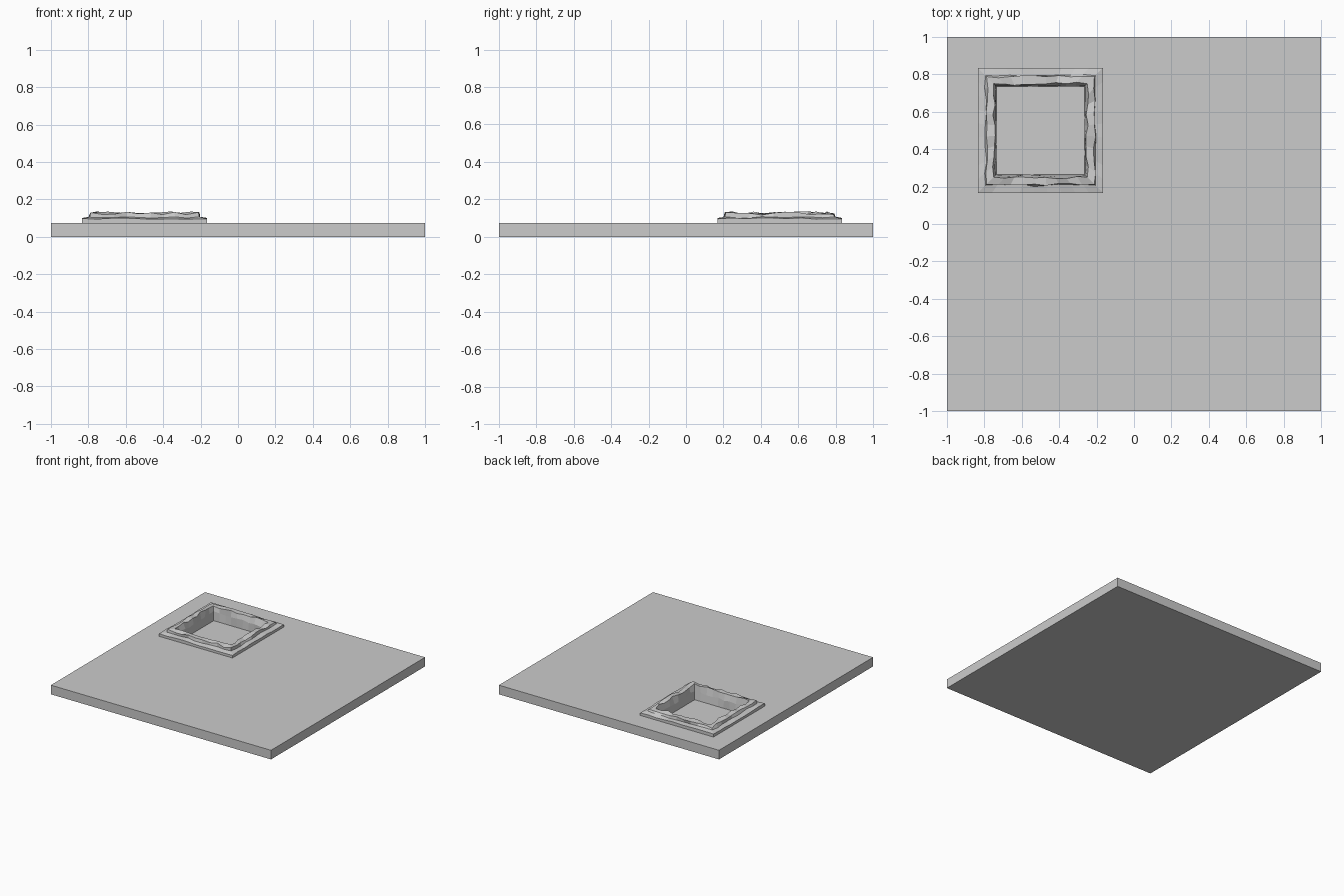
import bpy, bmesh, random
from mathutils import Vector

if "Cube" in bpy.data.objects:
    bpy.data.objects.remove(bpy.data.objects["Cube"])

random.seed(7)
CX, CY = -0.5, 0.5          # centre of the pit
FLOOR, TOP = 0.012, 0.075   # pit floor and slab top
SEG = 9                     # spans along each side of the rim


def box(name, x0, x1, y0, y1, z0, z1):
    bpy.ops.mesh.primitive_cube_add(size=1, location=((x0 + x1) / 2, (y0 + y1) / 2, (z0 + z1) / 2))
    ob = bpy.context.object
    ob.name = name
    ob.scale = (x1 - x0, y1 - y0, z1 - z0)
    bpy.ops.object.transform_apply(location=True, rotation=False, scale=True)
    return ob


# ground slab with a square pit cut into it
slab = box("ground_slab", -1, 1, -1, 1, 0, TOP)
R = 0.25
cutter = box("pit_cutter", CX - R, CX + R, CY - R, CY + R, FLOOR, 0.3)
cut = slab.modifiers.new("pit", 'BOOLEAN')
cut.operation, cut.object, cut.solver = 'DIFFERENCE', cutter, 'EXACT'
bpy.context.view_layer.objects.active = slab
bpy.ops.object.modifier_apply(modifier="pit")
bpy.data.objects.remove(cutter)


def square_ring(r, z, wob_r, wob_z):
    """Points around a square whose edges wander sideways and in height."""
    pts = []
    corners = [Vector((-1, -1)), Vector((1, -1)), Vector((1, 1)), Vector((-1, 1))]
    for i, a in enumerate(corners):
        b = corners[(i + 1) % 4]
        out = Vector(((b - a).y, -(b - a).x)).normalized()
        for k in range(SEG):
            p = a.lerp(b, k / SEG) * r
            if k:
                p += out * random.uniform(-wob_r, wob_r)
            pts.append((CX + p.x, CY + p.y, z + random.uniform(-wob_z, wob_z)))
    return pts


# cross-section of the weathered rim, outside to inside: radius, height, wobbles
PROFILE = [
    (0.333, TOP - 0.01, 0, 0),
    (0.333, 0.098, 0, 0.004),
    (0.293, 0.104, 0.007, 0.004),
    (0.288, 0.125, 0.007, 0.009),
    (0.250, 0.127, 0.009, 0.009),
    (0.240, 0.080, 0.006, 0.008),
    (0.236, FLOOR - 0.002, 0, 0),
]
bm = bmesh.new()
rings = [[bm.verts.new(p) for p in square_ring(*row)] for row in PROFILE]
n = SEG * 4
for lo, hi in zip(rings, rings[1:]):
    for i in range(n):
        j = (i + 1) % n
        bm.faces.new((lo[i], lo[j], hi[j], hi[i]))
bmesh.ops.recalc_face_normals(bm, faces=bm.faces)
mesh = bpy.data.meshes.new("stone_rim")
bm.to_mesh(mesh)
bm.free()
bpy.context.collection.objects.link(bpy.data.objects.new("stone_rim", mesh))
